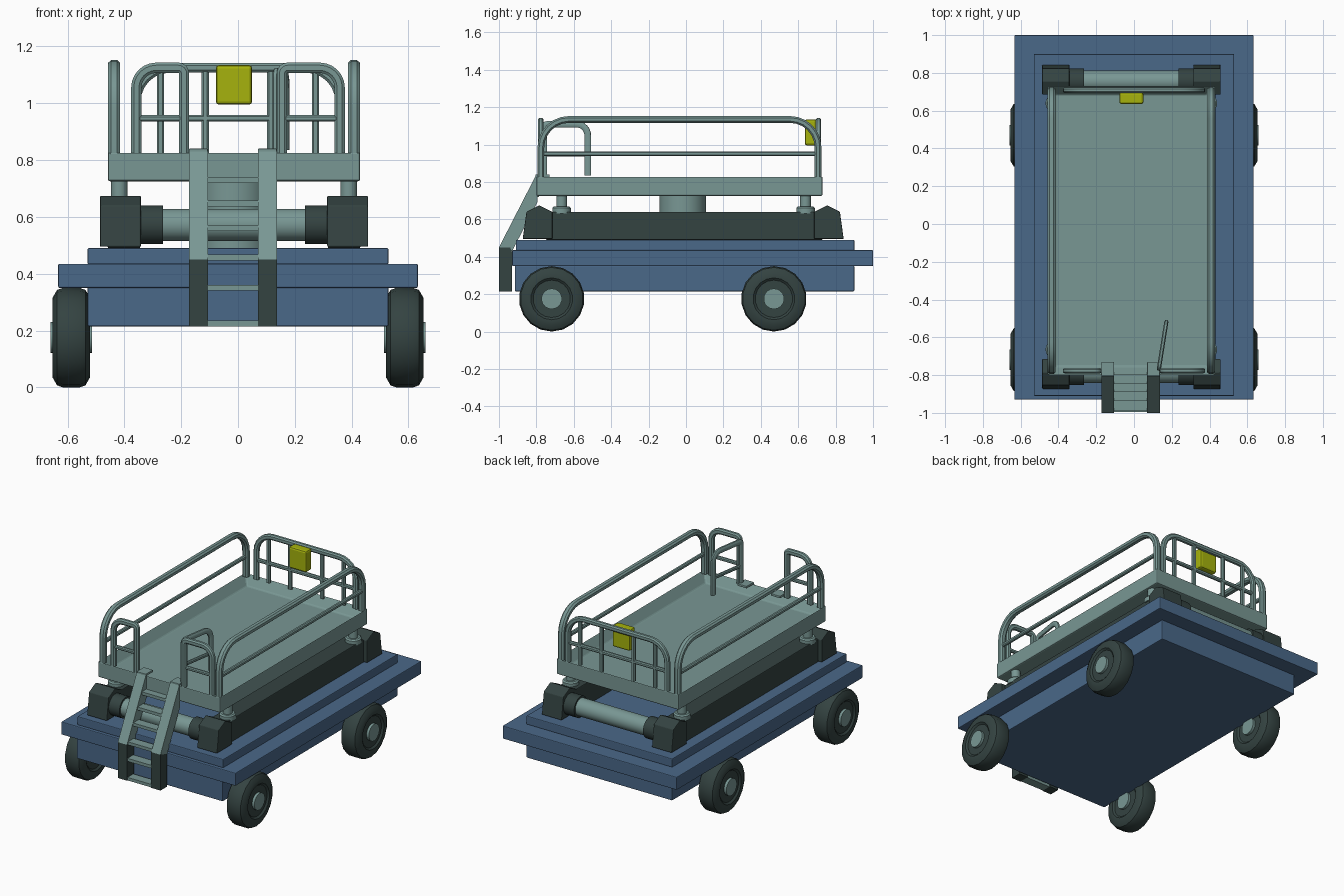
import bpy, bmesh, math
from mathutils import Vector

if "Cube" in bpy.data.objects:
    bpy.data.objects.remove(bpy.data.objects["Cube"])


def material(name, rgb):
    m = bpy.data.materials.new(name)
    m.diffuse_color = (*rgb, 1)
    m.use_nodes = True
    m.node_tree.nodes["Principled BSDF"].inputs["Base Color"].default_value = m.diffuse_color
    return m


LIGHT = material("grey_teal", (0.19, 0.31, 0.295))
DARK = material("dark_rubber", (0.034, 0.056, 0.053))
BLUE = material("chassis_blue", (0.068, 0.138, 0.25))
YELLOW = material("control_yellow", (0.38, 0.45, 0.004))
CX = -0.014  # the lifting deck sits slightly off the chassis centre


def finish(name, bm, *mats, bevel=0, smooth=False):
    bmesh.ops.recalc_face_normals(bm, faces=bm.faces)
    me = bpy.data.meshes.new(name)
    bm.to_mesh(me)
    bm.free()
    ob = bpy.data.objects.new(name, me)
    bpy.context.collection.objects.link(ob)
    for m in mats:
        me.materials.append(m)
    if bevel:
        b = ob.modifiers.new("bevel", "BEVEL")
        b.width, b.segments = bevel, 2
    if smooth:
        bpy.ops.object.select_all(action="DESELECT")
        ob.select_set(True)
        bpy.context.view_layer.objects.active = ob
        bpy.ops.object.shade_smooth_by_angle(angle=math.radians(35))
    return ob


def box(name, x, y, z, mat, bevel=0.005):
    bm = bmesh.new()
    bmesh.ops.create_cube(bm, size=1)
    for v in bm.verts:
        v.co = [r[0] + (c + 0.5) * (r[1] - r[0]) for c, r in zip(v.co, (x, y, z))]
    return finish(name, bm, mat, bevel=bevel)


def prism(name, profile, x0, x1, mat, bevel=0):
    """Extrude a (y, z) profile along x."""
    bm = bmesh.new()
    f = bm.faces.new([bm.verts.new((x0, y, z)) for y, z in profile])
    ext = bmesh.ops.extrude_face_region(bm, geom=[f])["geom"]
    for v in ext:
        if isinstance(v, bmesh.types.BMVert):
            v.co.x = x1
    return finish(name, bm, mat, bevel=bevel)


def lathe(name, profile, centre, axis, sides, mats, rule=None):
    """Spin (offset, radius) points round the x or z axis."""
    bm = bmesh.new()
    rings = []
    for o, r in profile:
        ring = []
        for i in range(sides):
            a = 2 * math.pi * (i + 0.5) / sides
            c, s = r * math.cos(a), r * math.sin(a)
            p = (o, c, s) if axis == "x" else (c, s, o)
            ring.append(bm.verts.new(Vector(centre) + Vector(p)))
        rings.append(ring)
    for k, (a, b) in enumerate(zip(rings, rings[1:])):
        for i in range(sides):
            j = (i + 1) % sides
            f = bm.faces.new((a[i], a[j], b[j], b[i]))
            f.material_index = rule(k) if rule else 0
    for ring, k in ((rings[0], 0), (rings[-1], len(rings) - 2)):
        bm.faces.new(ring).material_index = rule(k) if rule else 0
    return finish(name, bm, *mats, smooth=True)


def bar(name, path, normal, w, t, mat=LIGHT):
    """Sweep a chamfered section along a path lying in the plane with this normal."""
    n = Vector(normal).normalized()
    pts = [Vector(p) for p in path]
    dirs = [(b - a).normalized() for a, b in zip(pts, pts[1:])]
    sec = [(1, .5), (.5, 1), (-.5, 1), (-1, .5), (-1, -.5), (-.5, -1), (.5, -1), (1, -.5)]
    bm = bmesh.new()
    rings = []
    for i, p in enumerate(pts):
        d0, d1 = dirs[max(i - 1, 0)], dirs[min(i, len(dirs) - 1)]
        d = (d0 + d1).normalized()
        side = n.cross(d) / max(d.dot(d1), 0.5)
        rings.append([bm.verts.new(p + side * (w * u) + n * (t * v)) for u, v in sec])
    for a, b in zip(rings, rings[1:]):
        for i in range(8):
            bm.faces.new((a[i], a[(i + 1) % 8], b[(i + 1) % 8], b[i]))
    bm.faces.new(rings[0])
    bm.faces.new(rings[-1])
    return finish(name, bm, mat, smooth=True)


def arch(place, a, b, z0, z1, ra, rb):
    """Inverted U from a to b with rounded top corners; place maps (s, z) to 3D."""
    sg = 1 if b > a else -1
    out = [(a, z0)]
    for k in range(7):
        q = math.pi / 2 * k / 6
        out.append((a + sg * ra * (1 - math.cos(q)), z1 - ra + ra * math.sin(q)))
    for k in range(7):
        q = math.pi / 2 * k / 6
        out.append((b - sg * rb * (1 - math.sin(q)), z1 - rb + rb * math.cos(q)))
    return [place(s, z) for s, z in out + [(b, z0)]]


# Chassis
box("chassis_lower", (-.53, .53), (-.915, .90), (.215, .352), BLUE)
box("chassis_slab", (-.633, .633), (-.93, 1.0), (.35, .435), BLUE)
box("chassis_top_plate", (-.53, .53), (-.91, .90), (.433, .49), BLUE)

# Wheels
half = [(-.073, .055), (-.056, .055), (-.056, .1), (-.066, .112), (-.066, .14), (-.05, .168)]
wheel = half + [(-.03, .175), (.03, .175)] + [(-o, r) for o, r in reversed(half)]
for sx, side in ((-1, "left"), (1, "right")):
    for y, end in ((-.718, "front"), (.47, "rear")):
        lathe(f"wheel_{end}_{side}", wheel, (sx * .587, y, .175), "x", 18, (DARK, LIGHT),
              lambda k: 1 if k in (0, len(wheel) - 2) else 0)

# Dark side beams with raised end blocks, collars and cross tubes
for sx, side in ((-1, "left"), (1, "right")):
    box(f"side_beam_{side}", sorted((CX + sx * .33, CX + sx * .445)), (-.75, .73), (.49, .64), DARK)
    for e, end in ((-1, "front"), (1, "rear")):
        prof = [(-.015 + e * y, z) for y, z in
                ((.858, .495), (.838, .64), (.77, .675), (.7, .64), (.7, .495))]
        prism(f"beam_end_{end}_{side}", prof, CX + sx * .328, CX + sx * .472, DARK, .004)
        lathe(f"tube_collar_{end}_{side}", [(-.04, .069), (.04, .069)],
              (CX + sx * .29, -.015 + e * .77, .572), "x", 20, (DARK,))
        # Deck mounts
        lathe(f"deck_mount_{end}_{side}",
              [(.63, .05), (.66, .05), (.668, .042), (.668, .029), (.735, .029)],
              (CX + sx * .404, -.013 + e * .652, 0), "z", 20, (LIGHT,))
for e, end in ((-1, "front"), (1, "rear")):
    lathe(f"cross_tube_{end}", [(-.34, .057), (.34, .057)],
          (CX, -.015 + e * .77, .572), "x", 24, (LIGHT,))

# Central lifting column
lathe("lift_column", [(.48, .125), (.75, .125)], (CX, -.018, 0), "z", 28, (LIGHT,))

# Deck tray
bm = bmesh.new()
bmesh.ops.create_cube(bm, size=1)
for v in bm.verts:
    v.co = (CX + v.co.x * .888, -.035 + v.co.y * 1.53, .7775 + v.co.z * .105)
bm.faces.ensure_lookup_table()
top = max(bm.faces, key=lambda f: f.calc_center_median().z)
bmesh.ops.inset_region(bm, faces=[top], thickness=.045, use_even_offset=True)
for v in top.verts:
    v.co.z = .765
finish("deck_tray", bm, LIGHT, bevel=.008)

# Side rails
for sx, side in ((-1, "left"), (1, "right")):
    x = CX + sx * .422
    bar(f"side_rail_{side}", arch(lambda s, z: (x, s, z), -.776, .706, .82, 1.134, .15, .15),
        (1, 0, 0), .018, .021)
    bar(f"side_mid_rail_{side}", [(x, -.776, .95), (x, .706, .95)], (1, 0, 0), .012, .012)

# Rear rail
YR = .708
bar("rear_rail", arch(lambda s, z: (s, YR, z), -.36, .36, .82, 1.125, .12, .12), (0, 1, 0), .017, .015)
bar("rear_mid_rail", [(-.36, YR, .947), (.36, YR, .947)], (0, 1, 0), .012, .011)
for i, x in enumerate((-.273, -.115, .115, .273)):
    bar(f"rear_post_{i + 1}", [(x, YR, .82), (x, YR, 1.12)], (0, 1, 0), .013, .011)

# Control box
box("control_box", (-.078, .05), (.635, .697), (.995, 1.135), YELLOW, .012)

# Front rails beside the opening
YF = -.777
for a, b, side in ((-.19, -.358, "left"), (.155, .358, "right")):
    bar(f"front_rail_{side}", arch(lambda s, z: (s, YF, z), a, b, .82, 1.125, .02, .07),
        (0, 1, 0), .018, .015)
    bar(f"front_mid_rail_{side}", [(a, YF, .947), (b, YF, .947)], (0, 1, 0), .011, .011)

# Open gate swung inwards
g0, g1 = Vector((.133, -.76)), Vector((.17, -.525))
gate = lambda s, z: (*(g0.lerp(g1, s / .24)), z)
gn = (g1.y - g0.y, g0.x - g1.x, 0)
bar("gate_frame", arch(gate, 0, .24, .835, 1.108, .02, .06), gn, .017, .011)
bar("gate_mid_rail", [gate(0, .947), gate(.24, .947)], gn, .011, .009)

# Ladder: dark feet, light sloping stringers, hooks and treads
for x0, x1, side in ((-.173, -.106, "left"), (.07, .137, "right")):
    prism(f"ladder_foot_{side}", [(-1, .215), (-.93, .215), (-.93, .425), (-.94, .45), (-1, .45)],
          x0, x1, DARK)
    prism(f"ladder_stringer_{side}", [(-1, .45), (-.93, .43), (-.795, .69), (-.795, .83), (-.805, .83)],
          x0, x1, LIGHT)
    box(f"ladder_hook_{side}", (x0, x1), (-.805, -.73), (.825, .84), LIGHT, .003)
for i, z in enumerate((.225, .35, .457, .56, .647, .73)):
    y = -.965 if z < .45 else -.965 + (z - .45) * .53
    box(f"ladder_tread_{i + 1}", (-.108, .072), (y - .03, y + .03), (z - .01, z + .01), LIGHT, 0)
